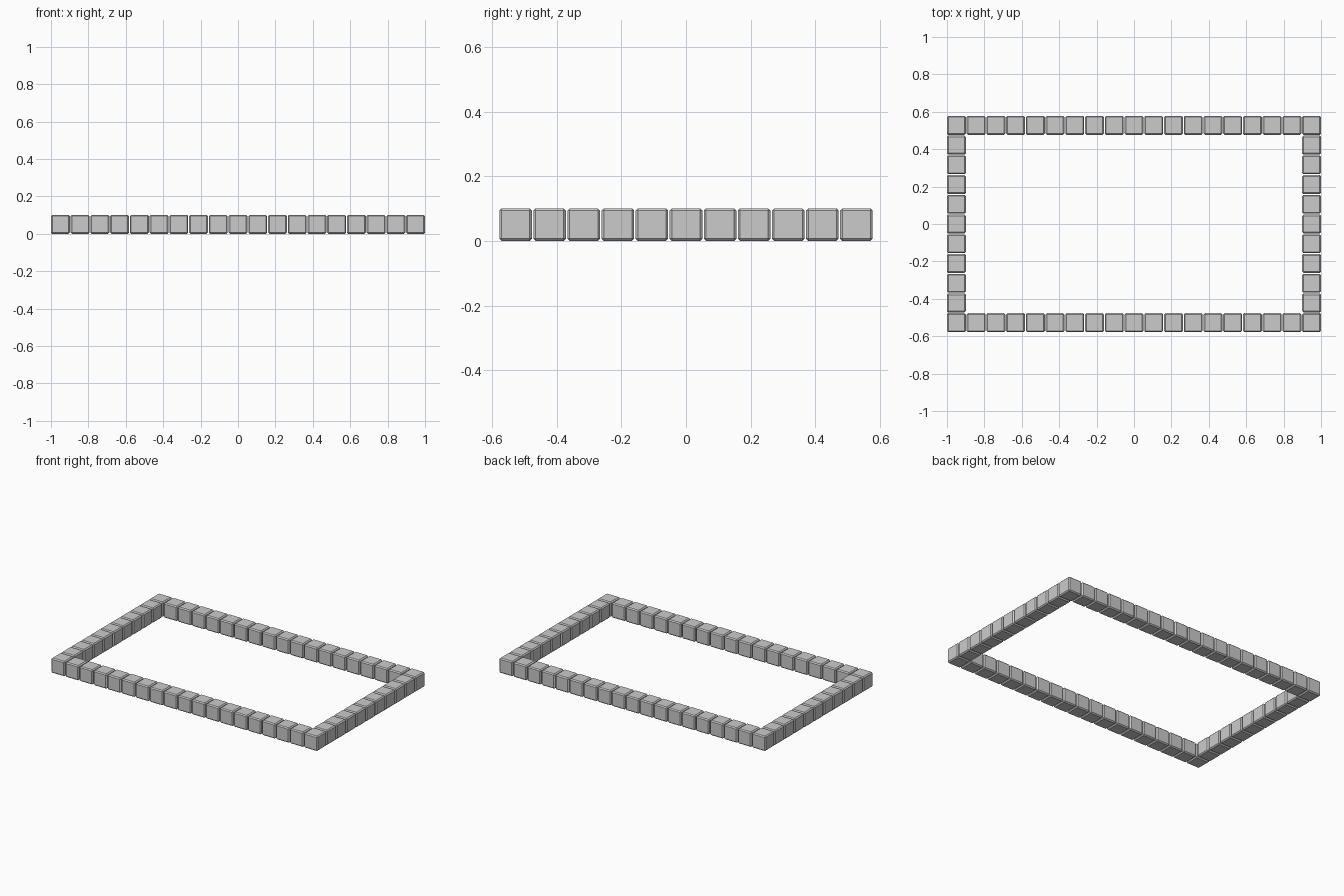
import bpy, bmesh
from mathutils import Matrix

if "Cube" in bpy.data.objects:
    bpy.data.objects.remove(bpy.data.objects["Cube"])

NX, NY = 19, 11          # blocks along each side
SIZE = 0.101             # block edge length
PITCH = (2 - SIZE) / (NX - 1)


def block_row(name, cells):
    """One row of separate, slightly bevelled cubes at grid cells (i, j)."""
    bm = bmesh.new()
    for i, j in cells:
        x = (i - (NX - 1) / 2) * PITCH
        y = (j - (NY - 1) / 2) * PITCH
        bmesh.ops.create_cube(bm, size=SIZE,
                              matrix=Matrix.Translation((x, y, SIZE / 2)))
    bmesh.ops.bevel(bm, geom=bm.edges[:], offset=0.007, segments=1,
                    profile=0.5, affect='EDGES')
    mesh = bpy.data.meshes.new(name)
    bm.to_mesh(mesh)
    bm.free()
    obj = bpy.data.objects.new(name, mesh)
    bpy.context.collection.objects.link(obj)
    return obj


# long sides, including the corner blocks
block_row("front_block_row", [(i, 0) for i in range(NX)])
block_row("back_block_row", [(i, NY - 1) for i in range(NX)])

# short sides between the corners
block_row("left_block_row", [(0, j) for j in range(1, NY - 1)])
block_row("right_block_row", [(NX - 1, j) for j in range(1, NY - 1)])
